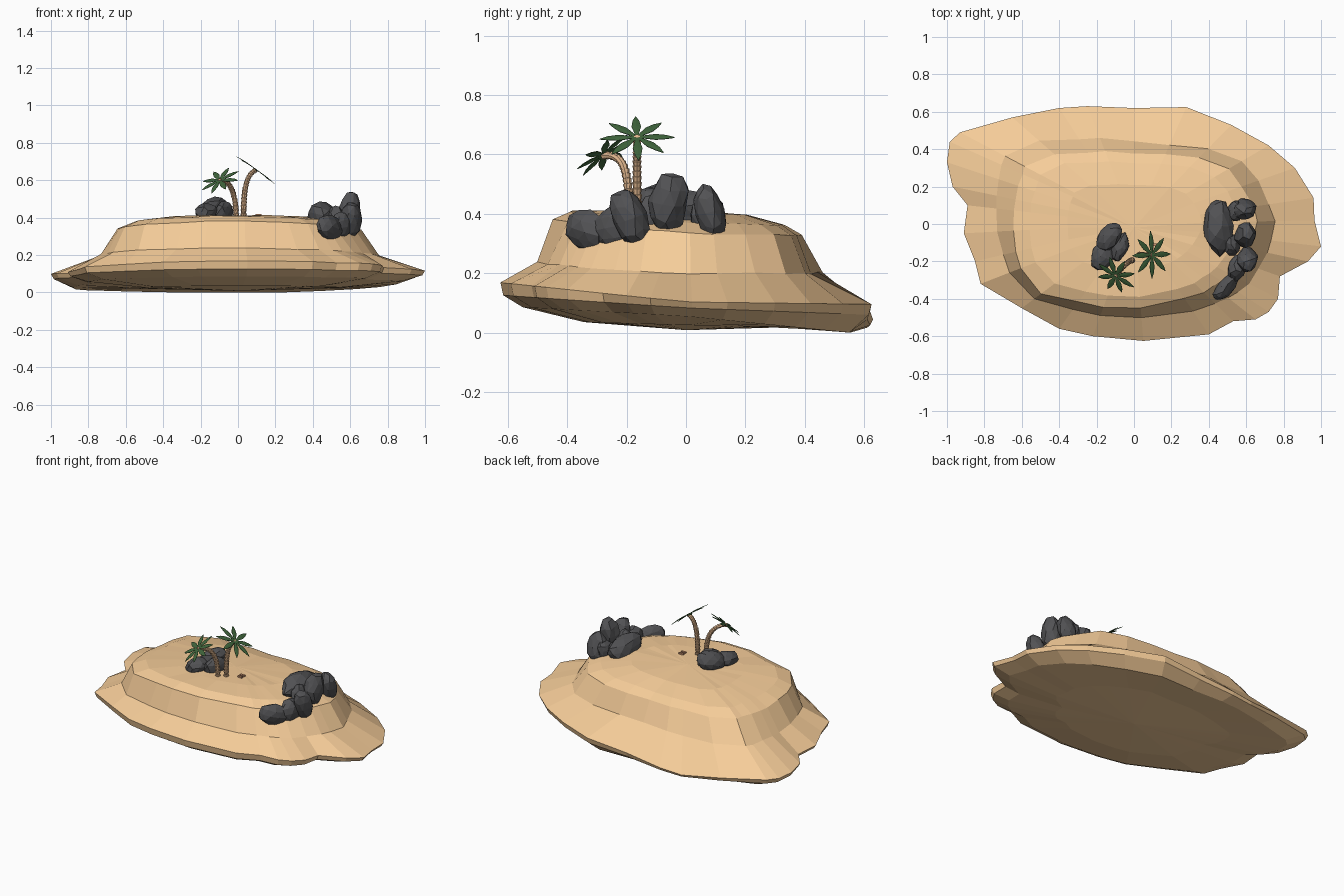
import bpy, bmesh, math, random
from mathutils import Vector, Matrix, Euler

if "Cube" in bpy.data.objects:
    bpy.data.objects.remove(bpy.data.objects["Cube"])

random.seed(4)


def material(name, rgb):
    m = bpy.data.materials.new(name)
    m.diffuse_color = (*rgb, 1)
    m.use_nodes = True
    m.node_tree.nodes["Principled BSDF"].inputs["Base Color"].default_value = m.diffuse_color
    return m


SAND = material("sand", (0.92, 0.61, 0.32))
STONE = material("stone", (0.085, 0.085, 0.09))
BARK = material("bark", (0.75, 0.47, 0.27))
LEAF = material("leaf", (0.05, 0.13, 0.045))
SANDAL = material("sandal", (0.6, 0.3, 0.17))


def finish(bm, name, mat):
    bmesh.ops.recalc_face_normals(bm, faces=bm.faces)
    me = bpy.data.meshes.new(name)
    bm.to_mesh(me)
    bm.free()
    me.materials.append(mat)
    ob = bpy.data.objects.new(name, me)
    bpy.context.collection.objects.link(ob)
    return ob


def skin(bm, rings, first=None, last=None):
    """Bridge closed rings, with an optional centre point at each end."""
    rows = [[bm.verts.new(p) for p in r] for r in rings]
    n = len(rows[0])
    for a, b in zip(rows, rows[1:]):
        for i in range(n):
            j = (i + 1) % n
            bm.faces.new((a[i], a[j], b[j], b[i]))
    for row, tip in ((rows[0], first), (rows[-1], last)):
        if tip is not None:
            c = bm.verts.new(tip)
            for i in range(n):
                bm.faces.new((row[i], row[(i + 1) % n], c))


# Island: shore outline lofted through cliff and plateau rings
SHORE = [(1.0, -.12), (.965, .02), (.96, .14), (.86, .30), (.72, .42), (.52, .53), (.28, .625),
         (0, .62), (-.25, .63), (-.40, .62), (-.65, .57), (-.93, .49), (-.985, .44), (-1.0, .33),
         (-.97, .20), (-.89, .10), (-.91, -.05), (-.85, -.20), (-.82, -.32), (-.60, -.45),
         (-.40, -.56), (-.22, -.60), (.05, -.625), (.40, -.59), (.53, -.52), (.65, -.51),
         (.72, -.47), (.77, -.40), (.78, -.28), (.93, -.20)]
# radii every 30 degrees, counter-clockwise from +x
CLIFF_FOOT = [.76, .665, .47, .445, .51, .78, .73, .70, .53, .50, .54, .68]
CLIFF_TOP = [.665, .585, .42, .38, .43, .655, .645, .66, .48, .45, .47, .57]


def radius(table, ang):
    t = (math.degrees(ang) % 360) / 30
    i = int(t) % 12
    f = t - int(t)
    return table[i] * (1 - f) + table[(i + 1) % 12] * f


def shore_ring(scale, side, front, back, dip=0):
    """Scaled outline; dip lowers the gentle beach at the back left."""
    out = []
    for x, y in SHORE:
        s = y / 0.62
        z = side + (front - side) * max(0, -s) + (back - side) * max(0, min(1, s))
        z -= dip * max(0, 1 - abs(x + .38) / .6) if y > .4 else 0
        out.append((x * scale, y * scale, z))
    return out


def inner_ring(table, scale, side, front, back, jit):
    out = []
    for x, y in SHORE:
        a = math.atan2(y, x)
        s = math.sin(a)
        r = radius(table, a) * scale * (1 + random.uniform(-jit, jit))
        z = side + (front - side) * max(0, -s) + (back - side) * max(0, s)
        out.append((r * math.cos(a), r * math.sin(a), z + random.uniform(-jit, jit) * .4))
    return out


bm = bmesh.new()
skin(bm, [shore_ring(.55, .025, .035, .018),
          shore_ring(.88, .055, .085, 0),
          shore_ring(.985, .083, .125, .06, .045),
          shore_ring(1, .103, .168, .095, .065),
          inner_ring(CLIFF_FOOT, 1, .20, .24, .20, .01),
          inner_ring(CLIFF_TOP, 1, .335, .385, .325, .01),
          inner_ring(CLIFF_TOP, .86, .37, .41, .36, .008),
          inner_ring(CLIFF_TOP, .55, .405, .413, .393, .005)],
     first=(0, 0, .008), last=(0, -.02, .41))
finish(bm, "island", SAND)


# Boulders: faceted, squashed and tilted
def boulder(name, loc, half, tilt):
    bm = bmesh.new()
    bmesh.ops.create_icosphere(bm, subdivisions=2, radius=1)
    for v in bm.verts:
        v.co *= random.uniform(.9, 1.08)
    rot = Euler([math.radians(t) for t in tilt]).to_matrix().to_4x4()
    bm.transform(Matrix.Translation(loc) @ rot @ Matrix.Diagonal((*half, 1)))
    finish(bm, name, STONE)


BOULDERS = [
    ((.45, -.015, .41), (.08, .155, .075), (0, 15, 3)),
    ((.59, .08, .405), (.064, .05, .10), (14, 0, 0)),
    ((.595, -.06, .435), (.058, .068, .108), (-8, 8, 0)),
    ((.605, -.19, .385), (.058, .06, .105), (20, 5, 0)),
    ((.55, -.235, .355), (.05, .08, .075), (10, 0, -20)),
    ((.49, -.335, .345), (.045, .092, .068), (-15, 0, -40)),
    ((.54, .07, .40), (.04, .06, .06), (0, 10, 0)),
    ((.52, -.11, .395), (.05, .06, .07), (0, 0, 20)),
    ((-.135, -.07, .45), (.055, .095, .065), (15, 25, -35)),
    ((-.17, -.175, .43), (.06, .08, .05), (0, -10, -20)),
    ((-.075, -.125, .435), (.045, .08, .055), (0, 10, -20)),
]
for i, b in enumerate(BOULDERS):
    boulder(f"boulder_{i + 1}", *b)


# Palms: ridged trunk swept along a bent path, crown of flat fronds
def trunk(name, path, r=.014, sides=8, steps=16):
    pts = [Vector(p) for p in path]

    def at(t):
        q = [p.copy() for p in pts]
        while len(q) > 1:
            q = [a.lerp(b, t) for a, b in zip(q, q[1:])]
        return q[0]

    rings = []
    for k in range(steps):
        for t, w in ((k / steps, .88), ((k + .9) / steps, 1.15)):
            c = at(t)
            d = at(min(1, t + .01)) - at(max(0, t - .01))
            rot = d.to_track_quat('Z', 'Y')
            rad = r * w * (1.1 - .25 * t)
            rings.append([c + rot @ Vector((rad * math.cos(a), rad * math.sin(a), 0))
                          for a in (math.tau * i / sides for i in range(sides))])
    bm = bmesh.new()
    skin(bm, rings, first=pts[0], last=pts[-1])
    finish(bm, name, BARK)


FROND = [(0, .003, 0), (.22, .009, .002), (.5, .016, .002), (.78, .011, 0), (1, .001, -.004)]


def crown(name, loc, normal, length, count=8):
    bm = bmesh.new()
    place = Matrix.Translation(loc) @ Vector(normal).to_track_quat('Z', 'Y').to_matrix().to_4x4()
    for k in range(count):
        m = place @ Matrix.Rotation(math.tau * (k + .05) / count, 4, 'Z')
        size = length * random.uniform(.93, 1.03)
        rows = [[bm.verts.new(m @ Vector((t * size, y, z - abs(y) * .12))) for y in (-w, 0, w)]
                for t, w, z in FROND]
        for a, b in zip(rows, rows[1:]):
            for i in (0, 1):
                bm.faces.new((a[i], b[i], b[i + 1], a[i + 1]))
    ob = finish(bm, name, LEAF)
    thick = ob.modifiers.new("thickness", 'SOLIDIFY')
    thick.thickness = .002


trunk("tall_palm_trunk", [(.03, -.165, .40), (.03, -.165, .52), (.035, -.165, .63), (.098, -.165, .655)])
crown("tall_palm_fronds", (.095, -.165, .658), (.58, 0, .81), .128)
trunk("short_palm_trunk", [(-.01, -.195, .40), (-.01, -.19, .52), (-.04, -.20, .61), (-.10, -.28, .595)])
crown("short_palm_fronds", (-.098, -.277, .6), (-.35, -.5, .78), .112)

# Pair of tiny sandals on the sand
for i, y in enumerate((-.135, -.11)):
    bm = bmesh.new()
    bmesh.ops.create_cube(bm, size=1)
    bm.transform(Matrix.Translation((.11, y, .414)) @ Matrix.Diagonal((.032, .014, .012, 1)))
    finish(bm, f"sandal_{i + 1}", SANDAL)
